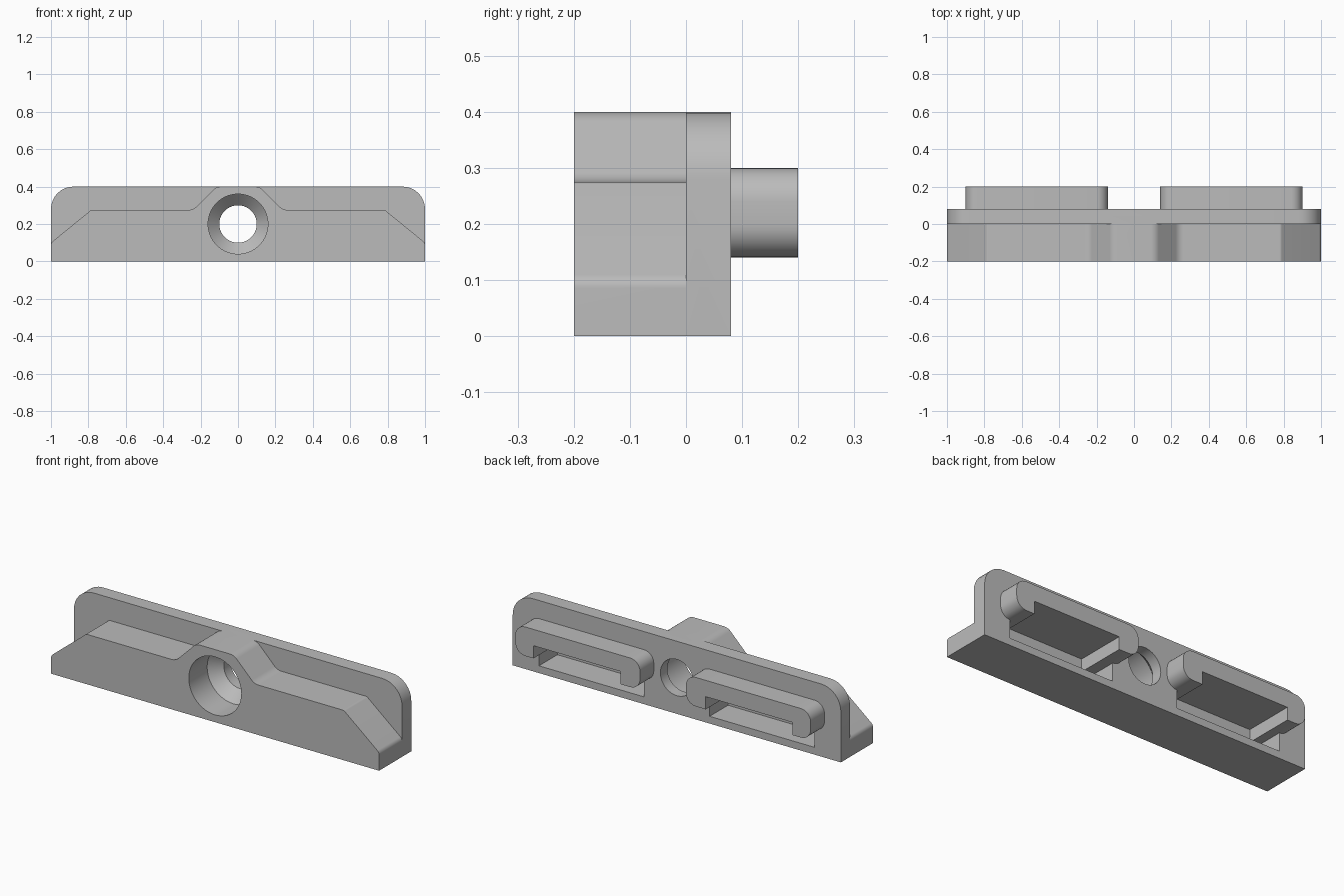
import bpy, bmesh, math
from mathutils import Vector

if "Cube" in bpy.data.objects:
    bpy.data.objects.remove(bpy.data.objects["Cube"])

grey = bpy.data.materials.new("plain grey")
grey.use_nodes = True
COLOUR = (0.5, 0.5, 0.5, 1)
grey.diffuse_color = COLOUR
grey.node_tree.nodes["Principled BSDF"].inputs["Base Color"].default_value = COLOUR


def finish(name, bm):
    bmesh.ops.recalc_face_normals(bm, faces=bm.faces)
    mesh = bpy.data.meshes.new(name)
    bm.to_mesh(mesh)
    bm.free()
    mesh.materials.append(grey)
    obj = bpy.data.objects.new(name, mesh)
    bpy.context.collection.objects.link(obj)
    return obj


def round_corners(corners, steps=8):
    """Outline of (x, z, radius) corners, with each radius filleted."""
    points = []
    for i, (x, z, r) in enumerate(corners):
        p = Vector((x, z))
        if r == 0:
            points.append(p)
            continue
        a = (Vector(corners[i - 1][:2]) - p).normalized()
        b = (Vector(corners[(i + 1) % len(corners)][:2]) - p).normalized()
        half = a.angle(b) / 2
        centre = p + (a + b).normalized() * r / math.sin(half)
        start = p + a * r / math.tan(half) - centre
        end = p + b * r / math.tan(half) - centre
        sweep = math.pi - 2 * half
        for k in range(steps + 1):
            t = k / steps
            arc = start * math.sin((1 - t) * sweep) + end * math.sin(t * sweep)
            points.append(centre + arc / math.sin(sweep))
    return points


def extrude(name, corners, y0, y1):
    bm = bmesh.new()
    face = bm.faces.new([bm.verts.new((p.x, y0, p.y)) for p in round_corners(corners)])
    moved = bmesh.ops.extrude_face_region(bm, geom=[face])["geom"]
    bmesh.ops.translate(bm, vec=(0, y1 - y0, 0),
                        verts=[v for v in moved if isinstance(v, bmesh.types.BMVert)])
    return finish(name, bm)


def rectangle(x0, x1, z0, z1, r=0):
    return [(x0, z0, r), (x1, z0, r), (x1, z1, r), (x0, z1, r)]


def lathe(name, rings, z, sides=64):
    """Closed turned shape along y from (radius, y) rings."""
    bm = bmesh.new()
    loops = [[bm.verts.new((r * math.cos(math.tau * k / sides), y,
                            z + r * math.sin(math.tau * k / sides)))
              for k in range(sides)] for r, y in rings]
    for a, b in zip(loops, loops[1:]):
        for k in range(sides):
            n = (k + 1) % sides
            bm.faces.new((a[k], a[n], b[n], b[k]))
    bm.faces.new(loops[0])
    bm.faces.new(loops[-1])
    return finish(name, bm)


def combine(base, other, operation):
    mod = base.modifiers.new(operation, 'BOOLEAN')
    mod.operation = operation
    mod.solver = 'EXACT'
    mod.object = other
    bpy.context.view_layer.objects.active = base
    bpy.ops.object.modifier_apply(modifier=mod.name)
    bpy.data.objects.remove(other)


# Back plate with rounded top corners
bracket = extrude("mounting_bracket",
                  [(-1, 0, 0), (1, 0, 0), (1, 0.4, 0.12), (-1, 0.4, 0.12)], 0, 0.08)

# Front body: sloped ends, flat shoulders and a raised middle
half = [(1, 0, 0), (1, 0.1, 0.03), (0.785, 0.275, 0.02),
        (0.24, 0.275, 0.06), (0.115, 0.4, 0.06)]
outline = half + [(-x, z, r) for x, z, r in reversed(half)]
combine(bracket, extrude("front_body", outline, -0.2, 0.04), 'UNION')

# Rear hooks with T-shaped pockets reaching into the body
for side in (-1, 1):
    def span(a, b):
        return sorted((side * a, side * b))
    combine(bracket, extrude("hook", rectangle(*span(0.14, 0.9), 0.14, 0.3, 0.06),
                             0.04, 0.2), 'UNION')
    slot = extrude("slot_cutter", rectangle(*span(0.26, 0.79), 0.1, 0.21), -0.08, 0.25)
    pocket = extrude("pocket_cutter", rectangle(*span(0.2, 0.84), 0.04, 0.14), -0.08, 0.25)
    combine(bracket, slot, 'DIFFERENCE')
    combine(bracket, pocket, 'DIFFERENCE')

# Countersunk screw hole
hole = lathe("hole_cutter", [(0.16, -0.3), (0.16, -0.04), (0.1, 0.02), (0.1, 0.3)], 0.2)
combine(bracket, hole, 'DIFFERENCE')

# Smooth fillets and hole, sharp edges elsewhere
bpy.ops.object.select_all(action='DESELECT')
bracket.select_set(True)
bpy.context.view_layer.objects.active = bracket
bpy.ops.object.shade_smooth_by_angle(angle=math.radians(25))
